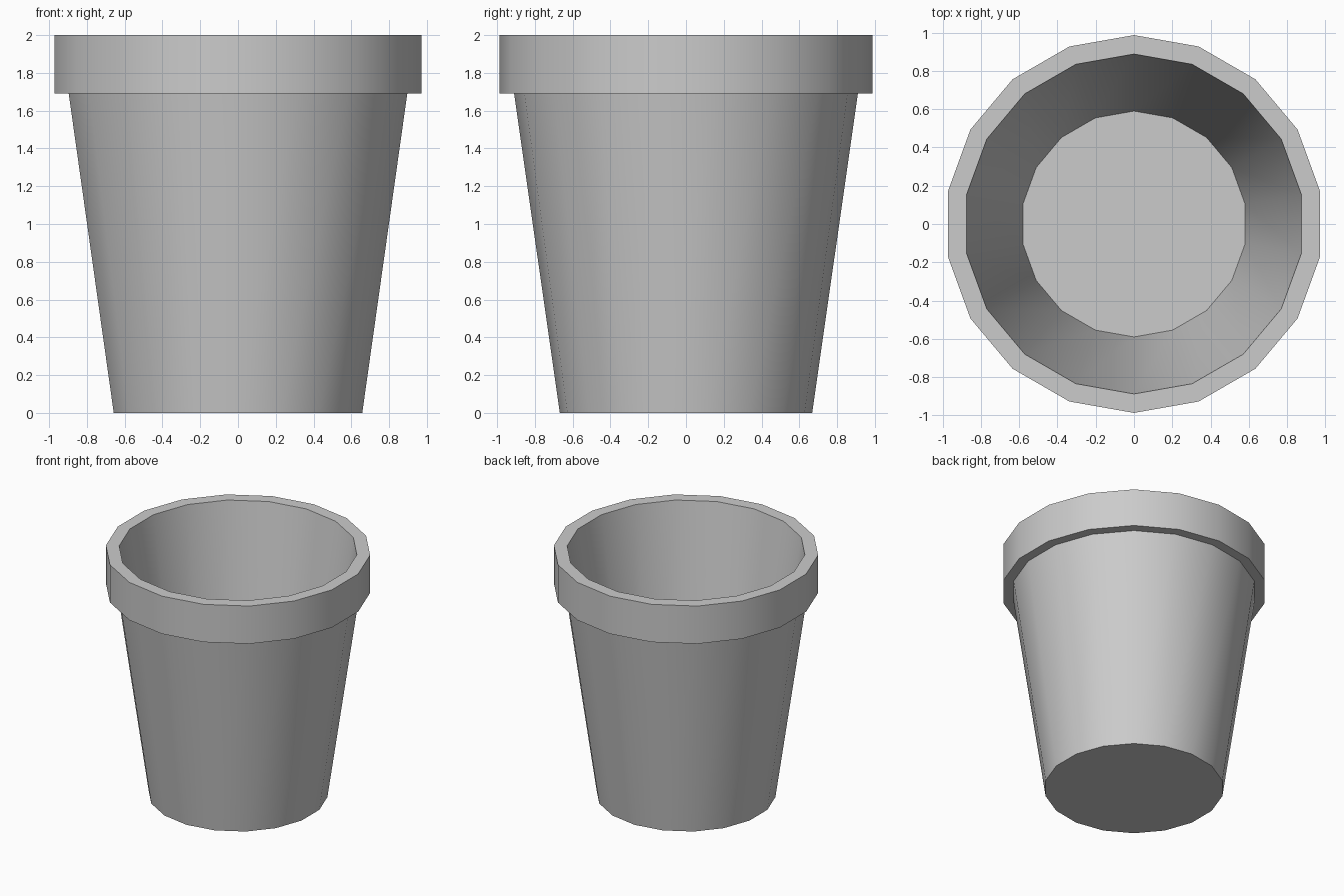
import bpy, bmesh, math

if "Cube" in bpy.data.objects:
    bpy.data.objects.remove(bpy.data.objects["Cube"])

SIDES = 18

# Wall profile (radius, height): outside base, under rim, rim, inside down to floor
profile = [(0.668, 0.0), (0.91, 1.69), (0.987, 1.69),
           (0.987, 2.0), (0.888, 2.0), (0.59, 0.08)]

bm = bmesh.new()
rings = []
for r, z in profile:
    ring = []
    for i in range(SIDES):
        a = math.pi / 2 + i * math.tau / SIDES
        ring.append(bm.verts.new((r * math.cos(a), r * math.sin(a), z)))
    rings.append(ring)

# Walls and rim
for low, high in zip(rings, rings[1:]):
    for i in range(SIDES):
        j = (i + 1) % SIDES
        bm.faces.new((low[i], low[j], high[j], high[i]))

# Underside and inner floor
bm.faces.new(rings[0][::-1])
bm.faces.new(rings[-1])
bmesh.ops.recalc_face_normals(bm, faces=bm.faces)

mesh = bpy.data.meshes.new("flower_pot")
bm.to_mesh(mesh)
bm.free()
pot = bpy.data.objects.new("flower_pot", mesh)
bpy.context.collection.objects.link(pot)

# Smooth round walls, crisp rim and base edges
bpy.context.view_layer.objects.active = pot
pot.select_set(True)
bpy.ops.object.shade_smooth_by_angle(angle=math.radians(30))
